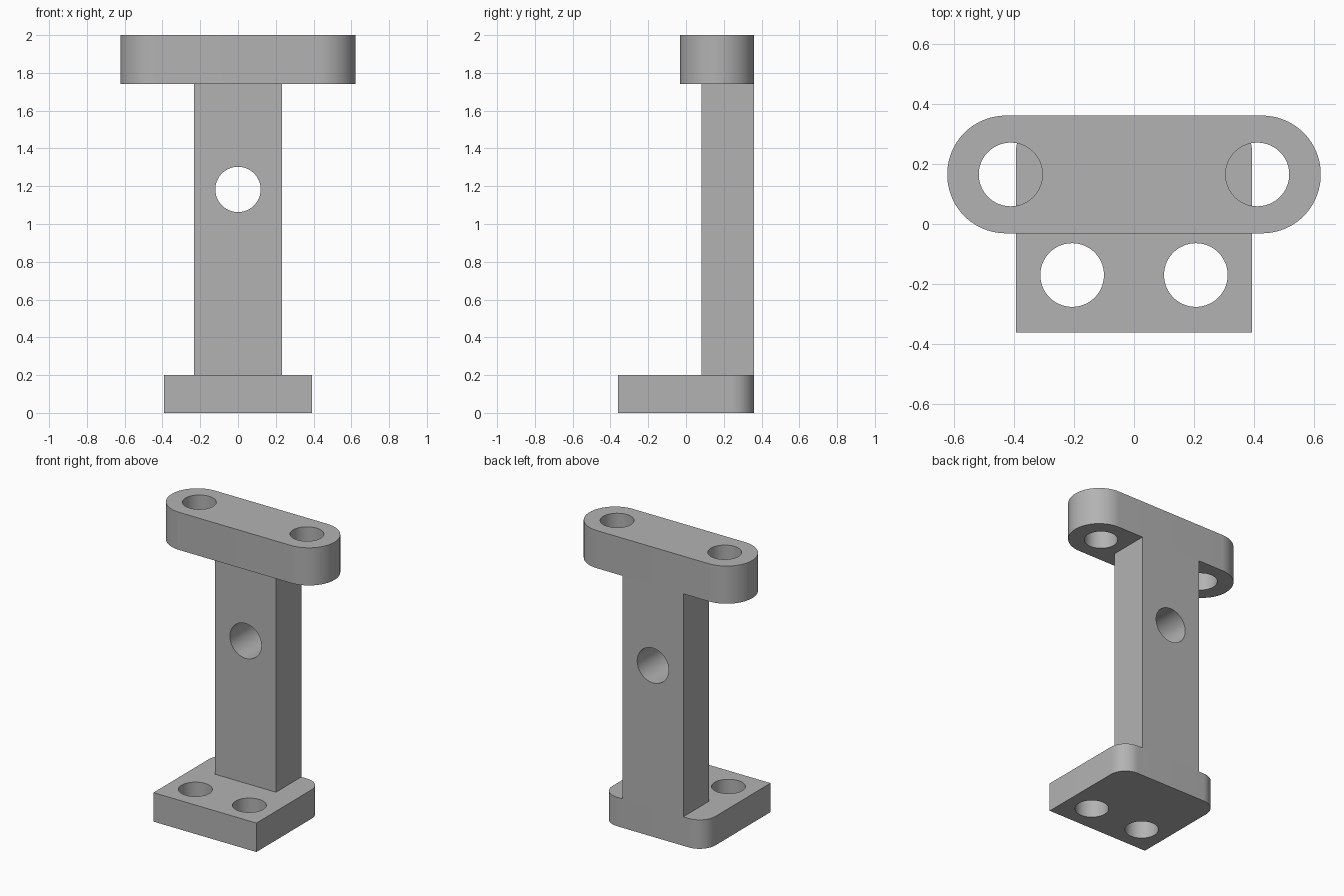
import bpy, bmesh
from math import radians, sin, cos, pi

default_cube = bpy.data.objects.get("Cube")
if default_cube:
    bpy.data.objects.remove(default_cube, do_unlink=True)

BACK = 0.361                      # shared flush rear plane

grey = bpy.data.materials.new("machined grey")
grey.use_nodes = True
colour = (0.45, 0.45, 0.45, 1)
grey.diffuse_color = colour
grey.node_tree.nodes["Principled BSDF"].inputs["Base Color"].default_value = colour


def rounded_outline(half_x, y0, y1, front_r, back_r, steps=24):
    """Counter-clockwise rectangle outline with separate front and back corner radii."""
    corners = [(1, y0, front_r, -1), (1, y1, back_r, 1),
               (-1, y1, back_r, 1), (-1, y0, front_r, -1)]
    points = []
    for i, (sx, y, r, sy) in enumerate(corners):
        if r == 0:
            points.append((sx * half_x, y))
            continue
        for s in range(steps + 1):
            a = (i - 1 + s / steps) * pi / 2
            points.append((sx * (half_x - r) + r * cos(a), y - sy * r + r * sin(a)))
    return points


def extruded(name, outline, z0, z1):
    bm = bmesh.new()
    face = bm.faces.new([bm.verts.new((x, y, z0)) for x, y in outline])
    top = bmesh.ops.extrude_face_region(bm, geom=[face])["geom"]
    bmesh.ops.translate(bm, vec=(0, 0, z1 - z0),
                        verts=[v for v in top if isinstance(v, bmesh.types.BMVert)])
    bmesh.ops.recalc_face_normals(bm, faces=bm.faces)
    mesh = bpy.data.meshes.new(name)
    bm.to_mesh(mesh)
    bm.free()
    mesh.materials.append(grey)
    obj = bpy.data.objects.new(name, mesh)
    bpy.context.collection.objects.link(obj)
    return obj


def drill(obj, centre, radius, tilt=0):
    """Cut a round through hole; tilt turns the drill from the z axis to the y axis."""
    bpy.ops.mesh.primitive_cylinder_add(vertices=96, radius=radius, depth=1,
                                        location=centre, rotation=(tilt, 0, 0))
    cutter = bpy.context.object
    cutter.hide_render = True
    cutter.data.materials.append(grey)
    mod = obj.modifiers.new("hole", 'BOOLEAN')
    mod.operation, mod.solver, mod.object = 'DIFFERENCE', 'EXACT', cutter
    bpy.context.view_layer.objects.active = obj
    bpy.ops.object.modifier_apply(modifier=mod.name)
    bpy.data.objects.remove(cutter, do_unlink=True)


# Foot plate: square front corners, rounded rear corners, two bolt holes
foot = extruded("foot_plate", rounded_outline(0.393, -BACK, BACK, 0, 0.12), 0, 0.2)
for side in (-1, 1):
    drill(foot, (side * 0.206, -0.17, 0.1), 0.106)

# Upright post with one cross hole
post = extruded("upright_post", rounded_outline(0.232, 0.083, BACK, 0, 0), 0.2, 1.74)
drill(post, (0, 0.22, 1.183), 0.12, radians(90))

# Top bar: fully rounded ends, two bolt holes
bar = extruded("top_bar", rounded_outline(0.622, -0.031, BACK, 0.195, 0.195), 1.74, 2)
for side in (-1, 1):
    drill(bar, (side * 0.411, 0.165, 1.87), 0.106)

# Smooth curved walls, crisp edges
for part in (foot, post, bar):
    bpy.ops.object.select_all(action='DESELECT')
    part.select_set(True)
    bpy.context.view_layer.objects.active = part
    bpy.ops.object.shade_smooth_by_angle(angle=radians(30))
